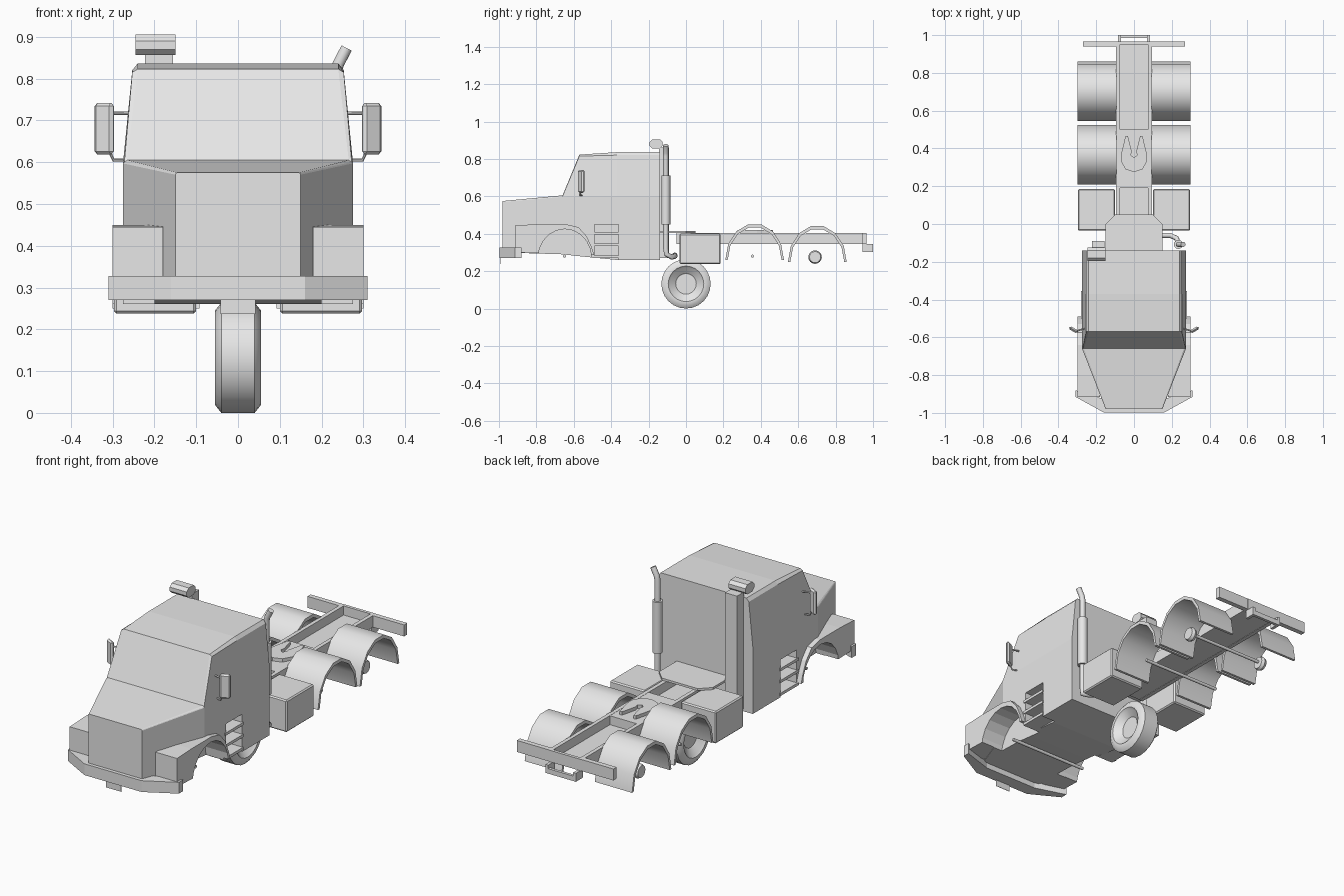
import bpy, bmesh, math
from mathutils import Vector

if "Cube" in bpy.data.objects:
    bpy.data.objects.remove(bpy.data.objects["Cube"])

GREY = (0.8, 0.8, 0.8, 1)
mat = bpy.data.materials.new("light_grey")
mat.use_nodes = True
mat.diffuse_color = GREY
mat.node_tree.nodes["Principled BSDF"].inputs["Base Color"].default_value = GREY
SIDES = ((1, "left"), (-1, "right"))


def finish(name, bm, smooth=None):
    bmesh.ops.remove_doubles(bm, verts=bm.verts, dist=1e-5)
    bmesh.ops.recalc_face_normals(bm, faces=bm.faces)
    me = bpy.data.meshes.new(name)
    bm.to_mesh(me)
    bm.free()
    ob = bpy.data.objects.new(name, me)
    bpy.context.collection.objects.link(ob)
    me.materials.append(mat)
    if smooth:
        bpy.ops.object.select_all(action='DESELECT')
        ob.select_set(True)
        bpy.context.view_layer.objects.active = ob
        bpy.ops.object.shade_smooth_by_angle(angle=math.radians(smooth))
    return ob


def loft(name, rings, smooth=None, closed=False):
    bm = bmesh.new()
    rows = [[bm.verts.new(p) for p in r] for r in rings]
    n = len(rows[0])
    for a, b in zip(rows, rows[1:] + (rows[:1] if closed else [])):
        for i in range(n):
            bm.faces.new((a[i], a[(i + 1) % n], b[(i + 1) % n], b[i]))
    if not closed:
        bm.faces.new(rows[0])
        bm.faces.new(rows[-1])
    return finish(name, bm, smooth)


def prism_x(name, profile, x0, x1, smooth=None):
    return loft(name, [[(x, y, z) for y, z in profile] for x in (x0, x1)], smooth)


def prism_z(name, outline, z0, z1):
    return loft(name, [[(x, y, z) for x, y in outline] for z in (z0, z1)])


def box(name, x0, x1, y0, y1, z0, z1, bevel=0):
    ob = prism_z(name, [(x0, y0), (x1, y0), (x1, y1), (x0, y1)], z0, z1)
    if bevel:
        m = ob.modifiers.new("bevel", 'BEVEL')
        m.width = bevel
    return ob


def lathe_x(name, profile, centre, steps, smooth=40):
    # profile of (x, radius) points turned around the x axis
    rings = []
    for x, r in profile:
        rings.append([(centre[0] + x,
                       centre[1] + r * math.cos(math.tau * i / steps),
                       centre[2] + r * math.sin(math.tau * i / steps)) for i in range(steps)])
    return loft(name, rings, smooth)


def tube(name, points, radius, steps=12):
    pts = [Vector(p) for p in points]
    rings = []
    side = None
    for i, p in enumerate(pts):
        d = (pts[min(i + 1, len(pts) - 1)] - pts[max(i - 1, 0)]).normalized()
        if side is None:
            side = d.orthogonal()
        side = (side - d * side.dot(d)).normalized()
        up = d.cross(side)
        rings.append([p + radius * (side * math.cos(math.tau * k / steps) +
                                    up * math.sin(math.tau * k / steps)) for k in range(steps)])
    return loft(name, rings, 45)


def cut(ob, cutter):
    m = ob.modifiers.new("cut", 'BOOLEAN')
    m.operation = 'DIFFERENCE'
    m.solver = 'EXACT'
    m.object = cutter
    bpy.ops.object.select_all(action='DESELECT')
    bpy.context.view_layer.objects.active = ob
    ob.select_set(True)
    bpy.ops.object.modifier_apply(modifier=m.name)


def arch(cy, cz, ry, rz, steps):
    return [(cy - ry * math.cos(math.pi * i / steps),
             cz + rz * math.sin(math.pi * i / steps)) for i in range(steps + 1)]


# Cab and bonnet, lofted front to back
def cab_ring(y, half):
    return [(x, y, z) for x, z in half] + [(-x, y, z) for x, z in reversed(half)]


sections = [
    (-0.98, [(.15, .30), (.15, .57), (.148, .574), (.145, .575)]),
    (-0.66, [(.275, .29), (.275, .597), (.272, .60), (.265, .605)]),
    (-0.57, [(.275, .28), (.275, .60), (.253, .815), (.24, .823)]),
    (-0.37, [(.275, .26), (.275, .60), (.253, .82), (.24, .836)]),
    (-0.14, [(.275, .26), (.275, .60), (.253, .82), (.24, .836)]),
]
cab = loft("cab", [cab_ring(y, h) for y, h in sections])

for s, side in SIDES:
    # Front fender with wheel arch
    fender = prism_x(side + "_front_fender",
                     [(-.915, .30), (-.915, .445), (-.80, .45), (-.64, .45), (-.575, .435),
                      (-.53, .385), (-.505, .33), (-.49, .285), (-.60, .29)], s * .18, s * .30)
    well = prism_x("wheel_well_cutter", arch(-.648, .27, .143, .155, 10), s * .175, s * .4)
    cut(cab, well)
    cut(fender, well)
    bpy.data.objects.remove(well)

    # Entry steps in a recess
    gap = box("step_cutter", s * .2, s * .4, -.49, -.36, .2, .45)
    cut(cab, gap)
    bpy.data.objects.remove(gap)
    for i, z in enumerate((.27, .335, .395)):
        box(f"{side}_step_{i + 1}", s * .19, s * .28, -.50, -.355, z, z + .014)

    # Mirror and its arms
    mirror = box(side + "_mirror", -.026, .026, -.009, .009, -.062, .062, .008)
    mirror.location = (s * .32, -.56, .68)
    mirror.rotation_euler.z = s * .5
    tube(side + "_mirror_arm", [(s * .262, -.555, .717), (s * .30, -.565, .717),
                                (s * .31, -.565, .70), (s * .31, -.565, .63),
                                (s * .298, -.565, .605), (s * .27, -.555, .605)], .004, 8)
    # Side tank
    box(side + "_tank", s * .10, s * .297, -.035, .185, .238, .40, .006)

    # Frame rail and rear light beam
    box(side + "_frame_rail", s * .075, s * .095, -.05, .965, .345, .403)
    box(side + "_light_beam", s * .09, s * .27, .94, .965, .345, .403)
    box(side + "_hitch_bracket", s * .07, s * .085, .945, 1.0, .302, .345)

    # Rear fenders and hubs
    for i, (cy, low) in enumerate(((.367, .26), (.702, .25))):
        outer = arch(cy, low, .157, .195, 7)
        inner = arch(cy, low, .144, .177, 7)
        prism_x(f"{side}_rear_fender_{i + 1}", outer + inner[::-1], s * .092, s * .30, 35)
    lathe_x(side + "_hub", [(-.015, .02), (-.015, .03), (0, .036), (.015, .03), (.015, .02)],
            (s * .22, .69, .275), 16)

# Axles
for name, y in (("front_axle", -.65), ("middle_axle", .355), ("rear_axle", .69)):
    tube(name, [(-.22, y, .28), (.22, y, .28)], .008)

# Front bumper and plate
prism_z("front_bumper", [(-.31, -.88), (-.31, -.915), (-.16, -.998), (.16, -.998),
                         (.31, -.915), (.31, -.88), (.15, -.93), (-.15, -.93)], .27, .327)
box("front_plate", -.042, .042, -.992, -.99, .237, .275)

# Chassis floor, decks and hitch
box("frame_floor", -.08, .08, -.05, .965, .347, .357)
box("middle_deck", -.08, .08, .19, .50, .357, .402)
prism_z("rear_cab_deck", [(-.15, -.14), (.15, -.14), (.15, .0), (.10, .05),
                          (-.10, .05), (-.15, .0)], .403, .414)
box("hitch_bar", -.085, .085, .985, 1.0, .302, .327)
box("frame_end", -.09, .09, .95, .966, .345, .403)

# Coupling plate with a slot
half = [(.0, .275), (.045, .29), (.07, .335), (.066, .38), (.045, .465), (.032, .465),
        (.012, .385), (.016, .365), (.0, .35)]
prism_z("coupling_plate", half + [(-x, y) for x, y in half[-2:0:-1]], .403, .42)

# Exhaust stack
tube("exhaust_pipe", [(.10, -.06, .285), (.19, -.06, .28), (.225, -.075, .275),
                      (.235, -.105, .29), (.235, -.108, .32), (.235, -.108, .815),
                      (.24, -.108, .835), (.26, -.108, .873)], .014)
tube("exhaust_muffler", [(.235, -.108, .45), (.235, -.108, .71)], .024, 16)

# Air intake
box("intake_duct", -.222, -.155, -.145, -.09, .27, .86)
prism_x("intake_cap", [(-.195, .87), (-.195, .89), (-.18, .905), (-.14, .905),
                       (-.125, .89), (-.125, .87), (-.14, .856), (-.18, .856)], -.245, -.15)

# Wheel under the chassis
lathe_x("wheel", [(-.025, .055), (-.03, .06), (-.045, .085), (-.055, .095), (-.055, .113), (-.04, .132),
                  (.04, .132), (.055, .113), (.055, .095), (.045, .085), (.03, .06), (.025, .055)],
        (0, 0, .132), 24)
